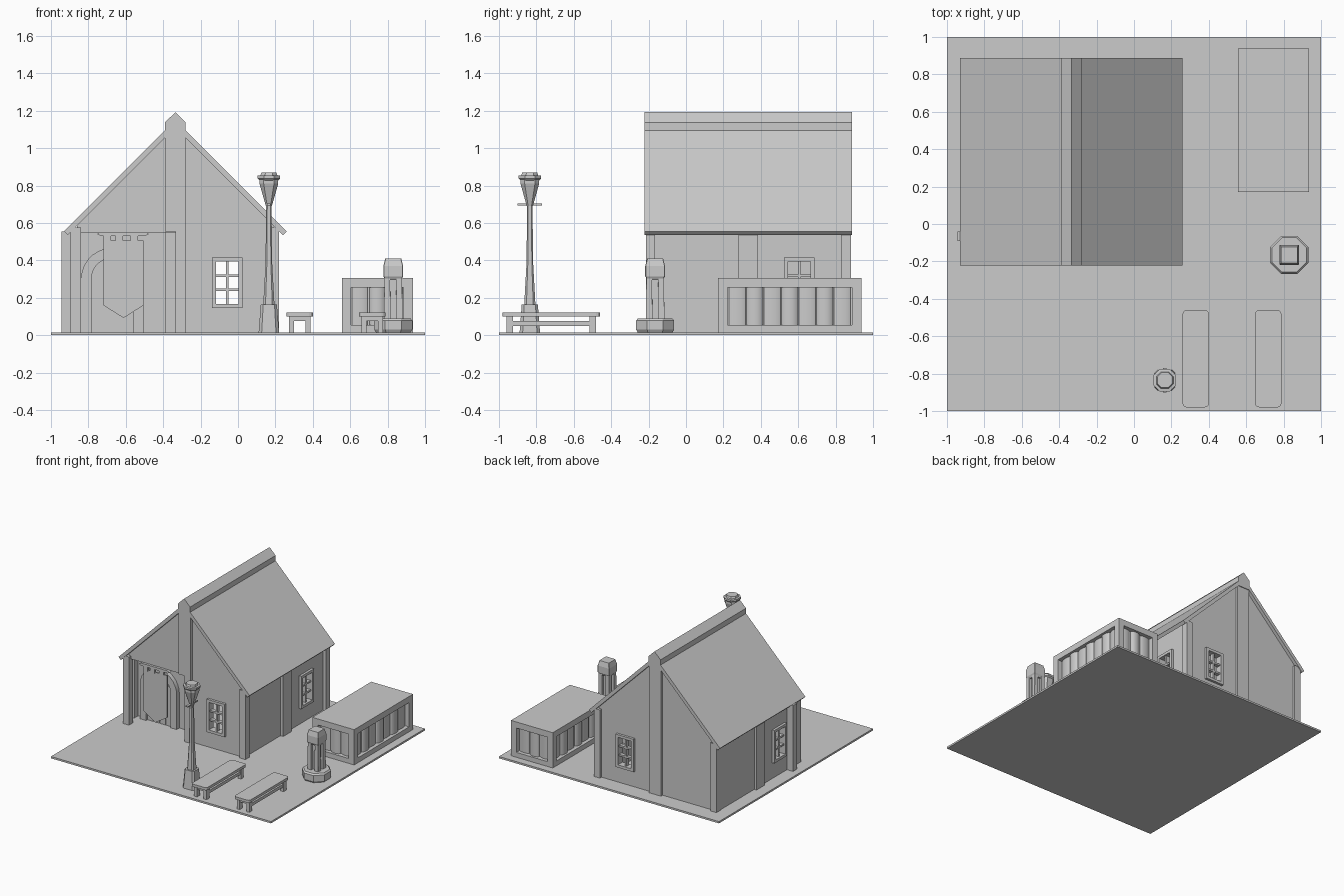
import bpy, bmesh
from math import sin, cos, pi
from mathutils import Vector

if "Cube" in bpy.data.objects:
    bpy.data.objects.remove(bpy.data.objects["Cube"])

AX = {'x': lambda a, b, t: (t, a, b), 'y': lambda a, b, t: (a, t, b), 'z': lambda a, b, t: (a, b, t)}


def finish(name, bm):
    bmesh.ops.recalc_face_normals(bm, faces=bm.faces)
    me = bpy.data.meshes.new(name)
    bm.to_mesh(me)
    bm.free()
    ob = bpy.data.objects.new(name, me)
    bpy.context.collection.objects.link(ob)
    return ob


def prism(name, pts, axis, lo, hi):
    """Extrude a 2D outline along an axis."""
    bm = bmesh.new()
    face = bm.faces.new([bm.verts.new(AX[axis](a, b, lo)) for a, b in pts])
    out = bmesh.ops.extrude_face_region(bm, geom=[face])
    d = Vector(AX[axis](0, 0, hi - lo))
    bmesh.ops.translate(bm, vec=d, verts=[v for v in out['geom'] if isinstance(v, bmesh.types.BMVert)])
    return finish(name, bm)


def box(name, x0, x1, y0, y1, z0, z1):
    return prism(name, [(x0, y0), (x1, y0), (x1, y1), (x0, y1)], 'z', z0, z1)


def loft(name, cx, cy, rings, cut=0.3):
    """Stack chamfered-square sections given as (half width, z)."""
    bm = bmesh.new()
    prev = None
    for r, z in rings:
        c = r * (1 - cut)
        sec = [(r, -c), (r, c), (c, r), (-c, r), (-r, c), (-r, -c), (-c, -r), (c, -r)]
        ring = [bm.verts.new((cx + a, cy + b, z)) for a, b in sec]
        if prev is None:
            bm.faces.new(ring)
        else:
            for i in range(8):
                bm.faces.new((prev[i], prev[(i + 1) % 8], ring[(i + 1) % 8], ring[i]))
        prev = ring
    bm.faces.new(prev)
    return finish(name, bm)


def cut_hole(obs, *dims):
    cutter = box("window_cutter", *dims)
    for ob in obs:
        m = ob.modifiers.new("hole", 'BOOLEAN')
        m.object, m.operation, m.solver = cutter, 'DIFFERENCE', 'EXACT'
        bpy.context.view_layer.objects.active = ob
        bpy.ops.object.modifier_apply(modifier="hole")
    bpy.data.objects.remove(cutter)


def window(name, across, a0, t0, t1):
    """Frame with 2 x 3 panes; 'across' is the horizontal axis, t the wall depth."""
    a1, z0, z1 = a0 + 0.165, 0.145, 0.415

    def bar(part, p, q, r, s, inset=0.0):
        d = (t0 + inset, t1 - inset)
        dims = (p, q, *d, r, s) if across == 'x' else (*d, p, q, r, s)
        box(name + part, *dims)
    bar("_left", a0, a0 + 0.022, z0, z1)
    bar("_right", a1 - 0.022, a1, z0, z1)
    bar("_sill", a0, a1, z0, z0 + 0.022)
    bar("_head", a0, a1, z1 - 0.022, z1)
    mid = (a0 + a1) / 2
    bar("_mullion", mid - 0.007, mid + 0.007, z0, z1, 0.015)
    for k in (1, 2):
        z = z0 + 0.022 + k * 0.075
        bar("_muntin", a0, a1, z - 0.007, z + 0.007, 0.015)


# Ground slab
box("ground_slab", -1, 1, -1, 1, 0, 0.015)

# House: walls under a 45 degree roof
C = -0.335


def under(d):
    return 1.11 - abs(d)


G = 0.01
front = prism("front_wall", [(C, G), (0.19, G), (0.19, under(0.525)), (C, 1.11)], 'y', -0.19, -0.155)
prism("porch_gable", [(-0.86, 0.555), (C, 0.555), (C, 1.11), (-0.86, under(0.525))], 'y', -0.19, -0.155)
back = prism("back_wall", [(-0.86, G), (0.19, G), (0.19, under(0.525)), (C, 1.11), (-0.86, under(0.525))],
             'y', 0.825, 0.86)
right = box("right_wall", 0.155, 0.19, -0.19, 0.86, G, 0.585)
left = box("left_wall", -0.89, -0.855, -0.04, 0.86, G, 0.56)
box("porch_back_wall", -0.89, C, -0.04, -0.01, G, 0.57)
box("porch_side_wall", C, C + 0.03, -0.19, -0.01, G, 0.57)
box("porch_ceiling", -0.87, C, -0.19, -0.01, 0.55, 0.57)

cut_hole([front, back], -0.12, 0.005, -0.4, 1.1, 0.165, 0.395)
cut_hole([right], 0.1, 0.3, 0.545, 0.665, 0.165, 0.395)
cut_hole([left], -1, -0.8, 0.01, 0.13, 0.165, 0.395)
window("front_window", 'x', -0.14, -0.21, -0.15)
window("back_window", 'x', -0.14, 0.82, 0.88)
window("right_window", 'y', 0.523, 0.15, 0.21)
window("left_window", 'y', -0.013, -0.91, -0.85)

# Timber posts
H = 0.585
box("front_left_post", -0.895, -0.84, -0.215, -0.165, G, H - 0.01)
box("front_right_post", 0.165, 0.218, -0.215, -0.165, G, H - 0.01)
box("back_left_post", -0.895, -0.84, 0.83, 0.882, G, H - 0.01)
box("back_right_post", 0.165, 0.218, 0.83, 0.882, G, H - 0.01)
box("porch_wall_post", -0.945, -0.88, -0.09, -0.04, G, 0.555)
box("right_middle_post", 0.17, 0.215, 0.28, 0.385, G, 0.575)
box("left_middle_post", -0.91, -0.87, 0.28, 0.385, G, 0.56)
box("front_king_post", -0.335, -0.28, -0.215, -0.165, G, 0.56)
box("front_upper_post", -0.39, -0.28, -0.215, -0.165, 0.555, 1.07)
box("back_king_post", -0.39, -0.28, 0.84, 0.882, G, 1.07)
box("porch_inner_post", -0.39, -0.335, -0.07, -0.03, G, 0.555)

# Roof slabs and ridge cap
for side, s in (("left", -1), ("right", 1)):
    prof = [(0, 1.15), (0.595, 0.555), (0.575, 0.535), (0, 1.11)]
    prism(side + "_roof", [(C + s * d, z) for d, z in prof], 'y', -0.222, 0.888)
prism("ridge_cap", [(C - 0.055, 1.06), (C + 0.055, 1.06), (C + 0.055, 1.138), (C, 1.192), (C - 0.055, 1.138)],
      'y', -0.222, 0.888)

# Arched door inside the porch
def arch(r, n=14):
    return [(-0.672 + r * cos(pi * i / n), 0.30 + r * sin(pi * i / n)) for i in range(n + 1)]


outer, inner = arch(0.167), arch(0.112)
ring = [(-0.505, G)] + outer + [(-0.839, G), (-0.784, G)] + inner[::-1] + [(-0.56, G)]
prism("door_arch", ring, 'y', -0.075, -0.035)
prism("door_leaf", [(-0.56, G)] + inner + [(-0.784, G)], 'y', -0.05, -0.035)
for i in range(4):
    x = -0.784 + 0.056 * i
    box("door_plank", x + 0.003, x + 0.053, -0.057, -0.045, G, 0.34)

# Hanging banner on a rod
prism("banner", [(-0.72, 0.505), (-0.505, 0.505), (-0.505, 0.16), (-0.612, 0.092), (-0.72, 0.16)],
      'y', -0.20, -0.19)
for x in (-0.70, -0.635, -0.555):
    box("banner_tab", x - 0.02, x + 0.02, -0.205, -0.185, 0.495, 0.545)
prism("banner_rod", [(-0.755, 0.541), (-0.735, 0.531), (-0.495, 0.531), (-0.475, 0.541),
                     (-0.495, 0.552), (-0.735, 0.552)], 'y', -0.21, -0.185)

# Market chest with recessed curved slats
X0, X1, Y0, Y1 = 0.555, 0.935, 0.172, 0.937
box("chest_top", X0, X1, Y0, Y1, 0.255, 0.305)
box("chest_bottom", X0, X1, Y0, Y1, G, 0.055)
box("chest_core", X0 + 0.04, X1 - 0.04, Y0 + 0.04, Y1 - 0.04, 0.05, 0.26)
for x in (X0, X1 - 0.05):
    for y in (Y0, Y1 - 0.05):
        box("chest_corner", x, x + 0.05, y, y + 0.05, 0.05, 0.26)


def slat(u, v, du, dv):
    pts = [(u + du * cos(pi * i / 8), v + dv * sin(pi * i / 8)) for i in range(9)]
    return pts


for i in range(7):
    y = Y0 + 0.102 + i * 0.0935
    for x, s in ((X0 + 0.041, -1), (X1 - 0.041, 1)):
        pts = slat(y, x, 0.045, s * (0.024 if i % 2 else 0.012))
        prism("chest_side_slat", [(b, a) for a, b in pts], 'z', 0.05, 0.26)
for i in range(3):
    x = X0 + 0.097 + i * 0.093
    for y, s in ((Y0 + 0.041, -1), (Y1 - 0.041, 1)):
        prism("chest_end_slat", slat(x, y, 0.042, s * (0.024 if i % 2 else 0.012)), 'z', 0.05, 0.26)

# Street lamp
LX, LY = 0.165, -0.835
loft("lamp_base", LX, LY, [(0.055, G), (0.043, 0.165)])
loft("lamp_shaft", LX, LY, [(0.03, 0.16), (0.028, 0.2), (0.018, 0.38), (0.014, 0.7)], 0.4)
box("lamp_crossbar", LX - 0.01, LX + 0.01, LY - 0.065, LY + 0.065, 0.693, 0.703)
loft("lamp_lantern", LX, LY, [(0.016, 0.69), (0.05, 0.81), (0.05, 0.835)], 0.45)
loft("lamp_cap", LX, LY, [(0.05, 0.828), (0.06, 0.838), (0.06, 0.853), (0.045, 0.855), (0.04, 0.87)], 0.55)

# Stone pedestal with four pillars
PX, PY = 0.83, -0.165
loft("pedestal_base", PX, PY, [(0.09, G), (0.102, 0.03), (0.102, 0.078), (0.092, 0.09)], 0.58)
box("pedestal_core", PX - 0.027, PX + 0.027, PY - 0.027, PY + 0.027, 0.08, 0.31)
for sx in (-1, 1):
    for sy in (-1, 1):
        loft("pedestal_pillar", PX + sx * 0.032, PY + sy * 0.032, [(0.018, 0.08), (0.015, 0.31)], 0.02)
loft("pedestal_head", PX, PY, [(0.042, 0.295), (0.053, 0.315), (0.053, 0.37), (0.043, 0.41)], 0.06)


# Benches
def bench(x0):
    x1, y0, y1, r = x0 + 0.14, -0.98, -0.46, 0.02
    pts = []
    for k, (cx, cy) in enumerate(((x1 - r, y1 - r), (x0 + r, y1 - r), (x0 + r, y0 + r), (x1 - r, y0 + r))):
        pts += [(cx + r * cos((k + j / 3) * pi / 2), cy + r * sin((k + j / 3) * pi / 2)) for j in range(4)]
    prism("bench_seat", pts, 'z', 0.1, 0.122)
    for y in (y0 + 0.02, y1 - 0.055):
        for x in (x0 + 0.013, x1 - 0.04):
            box("bench_leg", x, x + 0.027, y, y + 0.035, G, 0.102)
        box("bench_apron", x0 + 0.02, x1 - 0.02, y + 0.005, y + 0.03, 0.075, 0.102)
    for x in (x0 + 0.018, x1 - 0.035):
        box("bench_stretcher", x, x + 0.017, y0 + 0.03, y1 - 0.03, 0.05, 0.075)


bench(0.26)
bench(0.648)

# Smooth only the curved slats and arch
for ob in bpy.context.scene.objects:
    ob.select_set("slat" in ob.name or ob.name == "door_arch")
bpy.context.view_layer.objects.active = bpy.data.objects["door_arch"]
bpy.ops.object.shade_smooth_by_angle()
